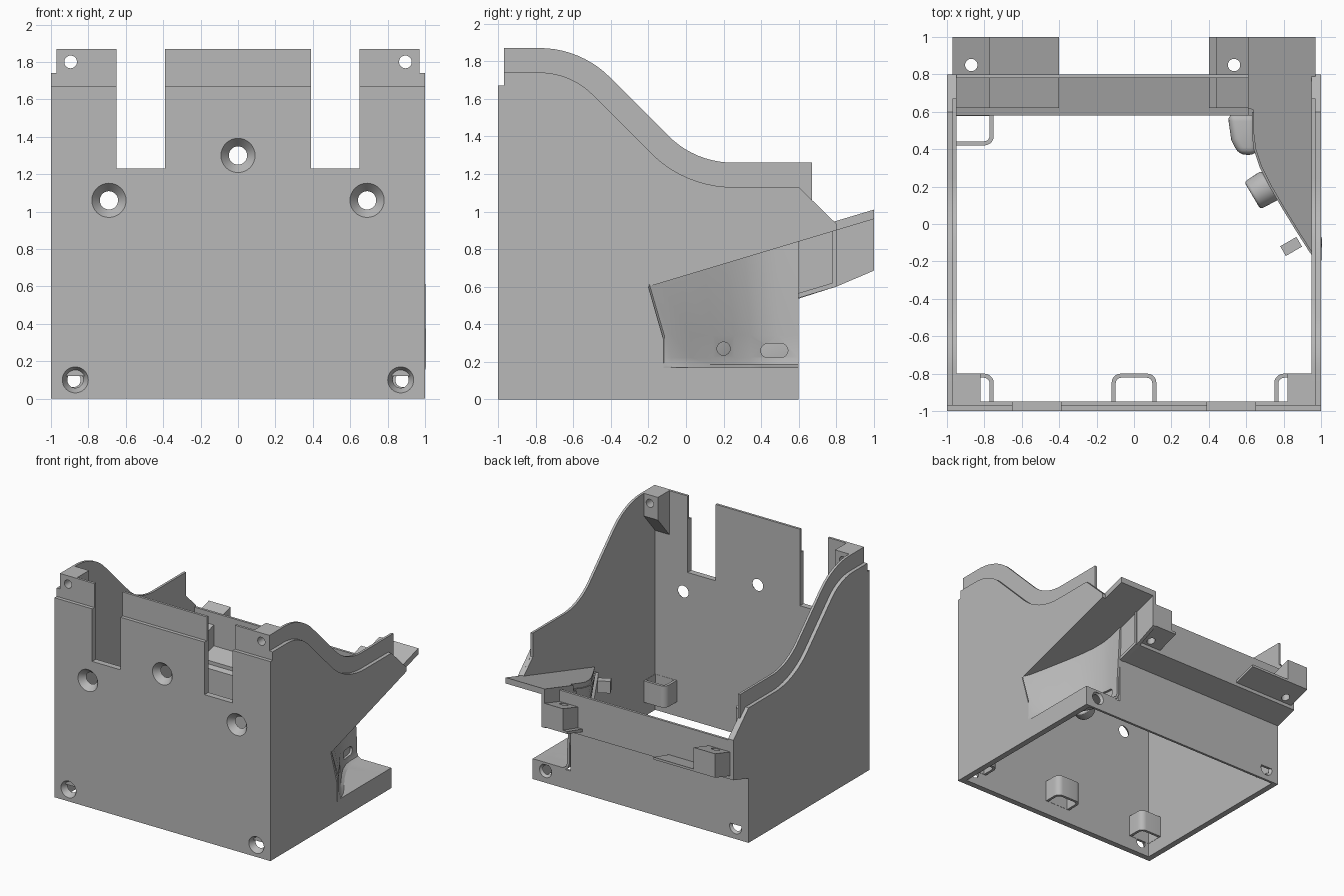
import bpy, bmesh
from math import sin, cos, pi, radians
from mathutils import Vector

if "Cube" in bpy.data.objects:
    bpy.data.objects.remove(bpy.data.objects["Cube"])

grey = bpy.data.materials.new("plain_grey")
grey.use_nodes = True
grey.diffuse_color = (0.48, 0.48, 0.48, 1)
grey.node_tree.nodes["Principled BSDF"].inputs["Base Color"].default_value = (0.48, 0.48, 0.48, 1)
parts = []


def finish(name, bm):
    bmesh.ops.recalc_face_normals(bm, faces=bm.faces)
    me = bpy.data.meshes.new(name)
    bm.to_mesh(me)
    bm.free()
    ob = bpy.data.objects.new(name, me)
    bpy.context.collection.objects.link(ob)
    me.materials.append(grey)
    parts.append(ob)
    return ob


def prism(name, pts, axis, a, b):
    """Extrude a 2D outline along an axis from a to b."""
    place = {"x": lambda p, t: (t, p[0], p[1]),
             "y": lambda p, t: (p[0], t, p[1]),
             "z": lambda p, t: (p[0], p[1], t)}[axis]
    bm = bmesh.new()
    low = [bm.verts.new(place(p, a)) for p in pts]
    high = [bm.verts.new(place(p, b)) for p in pts]
    bm.faces.new(low)
    bm.faces.new(high)
    for i in range(len(pts)):
        j = (i + 1) % len(pts)
        bm.faces.new((low[i], low[j], high[j], high[i]))
    return finish(name, bm)


def box(name, x0, x1, y0, y1, z0, z1):
    return prism(name, [(x0, y0), (x1, y0), (x1, y1), (x0, y1)], "z", z0, z1)


def cone(name, centre, direction, r1, r2, depth):
    bm = bmesh.new()
    bmesh.ops.create_cone(bm, cap_ends=True, segments=32, radius1=r1, radius2=r2, depth=depth)
    ob = finish(name, bm)
    turn = Vector((0, 0, 1)).rotation_difference(Vector(direction))
    ob.data.transform(turn.to_matrix().to_4x4())
    ob.location = centre
    return ob


def apply(ob, kind, **settings):
    mod = ob.modifiers.new(kind.lower(), kind)
    for key, value in settings.items():
        setattr(mod, key, value)
    bpy.context.view_layer.objects.active = ob
    bpy.ops.object.modifier_apply(modifier=mod.name)


def cut(targets, *cutters):
    for cutter in cutters:
        for ob in targets:
            apply(ob, "BOOLEAN", operation="DIFFERENCE", object=cutter, solver="EXACT")
        parts.remove(cutter)
        bpy.data.objects.remove(cutter)


def wave(drop):
    """S-shaped top edge of a side wall, lowered by drop."""
    R, r, n = 0.53, 0.484, 10
    top = [(-0.78 + (R - drop) * sin(t), 1.87 - R + (R - drop) * cos(t))
           for t in (radians(45) * i / n for i in range(n + 1))]
    low = [(0.25 - (r + drop) * sin(t), 1.26 + r - (r + drop) * cos(t))
           for t in (radians(45) * (1 - i / n) for i in range(n + 1))]
    return top + low


# Side walls: outer skin and taller inner rail
tail = [(0.8, 0.935), (0.8, 0.6), (0.6, 0.54), (0.6, 0)]
skin = [(-1, 0), (-1, 1.67), (-0.97, 1.67), (-0.97, 1.74)] + wave(0.13) + [(0.6, 1.13)] + tail
rail = [(-0.97, 0), (-0.97, 1.87)] + wave(0) + [(0.67, 1.26), (0.67, 1.06)] + tail
walls = {}
for s, side in ((1, "left"), (-1, "right")):
    walls[side] = [prism(side + "_wall_skin", skin, "x", s * 0.97, s * 1.0),
                   prism(side + "_wall_rail", rail, "x", s * 0.95, s * 0.97)]

# Front wall in two layers with two notches
front = []
for name, w, h, y0, y1 in (("front_wall_skin", 1.0, 1.67, -1, -0.97),
                           ("front_wall_liner", 0.97, 1.87, -0.97, -0.95)):
    half = [(w, 0), (w, h), (0.65, h), (0.65, 1.23), (0.39, 1.23), (0.39, h)]
    front.append(prism(name, half + [(-x, z) for x, z in reversed(half)], "y", y0, y1))

# Top corner blocks behind the front wall
for s, side in ((1, "left"), (-1, "right")):
    front.append(prism(side + "_corner_block",
                       [(-0.96, 1.49), (-0.8, 1.68), (-0.8, 1.87), (-0.96, 1.87)],
                       "x", s * 0.82, s * 0.96))

# Back wall with a flared upper part
back = prism("back_wall", [(0.6, 0), (0.6, 0.54), (0.8, 0.6), (0.8, 0.925), (0.78, 0.925),
                           (0.78, 0.62), (0.58, 0.56), (0.58, 0)], "x", -0.96, 0.96)

# Screw holes: countersunk in the walls, plain in the corner blocks
for x, z, r in ((0, 1.3, 0.088), (0.69, 1.06, 0.088), (-0.69, 1.06, 0.088),
                (0.87, 0.1, 0.063), (-0.87, 0.1, 0.063)):
    cut(front[:2], cone("hole", (x, -0.97, z), (0, 1, 0), r + 0.012, 0.032, 0.08))
for s in (1, -1):
    cut(front, cone("hole", (s * 0.895, -0.9, 1.8), (0, 1, 0), 0.034, 0.034, 0.5))
    cut([back], cone("hole", (s * 0.88, 0.59, 0.1), (0, -1, 0), 0.065, 0.03, 0.04))


# Side pocket opening
def roof(y):
    return 0.66 + 0.3 * y


opening = [(-0.2, 0.6), (-0.12, 0.32), (-0.12, 0.21), (-0.09, 0.17), (-0.04, 0.16),
           (1.1, 0.16), (1.1, roof(1.1))]
cut(walls["left"], prism("opening", opening, "x", 0.9, 1.1))
cut([back], prism("opening", [(0.5, 0.16), (1.1, 0.16), (1.1, roof(1.1)), (0.5, roof(0.5))],
                  "x", 0.65, 1.1))

# Pocket inner wall flowing into its floor
path = [(0.995, -0.2), (0.95, -0.15), (0.88, -0.04), (0.8, 0.09), (0.73, 0.21), (0.68, 0.31),
        (0.65, 0.4), (0.64, 0.48), (0.64, 0.6)]
bm = bmesh.new()
rows = []
for i, (x, y) in enumerate(path):
    k = 1 - i / (len(path) - 1)
    yb, xb = y + 0.08 * k, min(x + 0.03, 0.995)
    rows.append([bm.verts.new(p) for p in (
        (x, y, roof(y) + 0.01), (xb, yb, 0.34), (xb, yb, 0.22),
        (min(xb + 0.015, 0.996), yb, 0.18), (min(xb + 0.05, 0.997), yb, 0.16), (1.0, yb, 0.16))])
for a, b in zip(rows, rows[1:]):
    for j in range(5):
        bm.faces.new((a[j], a[j + 1], b[j + 1], b[j]))
pocket = finish("pocket_wall", bm)
apply(pocket, "SOLIDIFY", thickness=0.02, offset=0)
slot = [(0.47 + (0.035 if cos(t) > 0 else -0.035) + 0.037 * cos(t), 0.26 + 0.037 * sin(t))
        for t in (2 * pi * (i + 0.5) / 24 for i in range(24))]
cut([pocket], cone("hole", (0.76, 0.2, 0.27), (1, 0, 0), 0.035, 0.035, 0.3),
    prism("slot", slot, "x", 0.55, 0.9))

# Upper end of the pocket wall behind the flare
prism("chute_cheek", [(0.58, 0.53), (0.8, 0.6), (1.0, 0.685), (1.0, roof(1)), (0.58, roof(0.58))],
      "x", 0.61, 0.64)

# Sloping chute roof
plate = box("chute_roof", 0, 1, 0, 1, 0, 1)
parts.remove(plate)
bpy.data.objects.remove(plate)
plan = path[1:-1] + [(0.64, 0.61), (0.61, 0.62), (0.61, 1.0), (0.97, 1.0), (0.97, 0.75), (0.95, 0.7)]
plate = prism("chute_roof", plan, "z", 0, 0.05)
for v in plate.data.vertices:
    v.co.z += roof(v.co.y)

# Rear mounting blocks with thin sloping tabs
for side, x0, x1, t0, t1, hole in (("right", -0.97, -0.77, -0.78, -0.4, -0.87),
                                   ("left", 0.44, 0.61, 0.4, 0.45, 0.535)):
    block = prism(side + "_mount_block", [(0.62, 0.575), (1.0, 0.69), (1.0, 0.89), (0.62, 0.775)],
                  "x", x0, x1)
    cut([block], cone("hole", (hole, 0.85, 0.7), (0, 0, 1), 0.033, 0.033, 0.6))
    prism(side + "_mount_tab", [(0.62, 0.575), (1.0, 0.69), (1.0, 0.71), (0.62, 0.605)], "x", t0, t1)


# Rounded clips inside the walls
def clip(name, x0, x1, y0, y1, round_corners):
    outer = box(name, x0, x1, y0, y1, 0.12, 0.3)
    inner = box("clip_gap", x0 + 0.022, x1 - 0.022, y0 + 0.022, y1 - 0.022, 0, 0.5)
    for ob, width in ((outer, 0.05), (inner, 0.03)):
        bm = bmesh.new()
        bm.from_mesh(ob.data)
        edges = [e for e in bm.edges
                 if abs(e.verts[0].co.z - e.verts[1].co.z) > 0.1
                 and any((e.verts[0].co.xy - Vector(c)).length < 0.06 for c in round_corners)]
        bmesh.ops.bevel(bm, geom=edges, offset=width, segments=5, profile=0.5, affect="EDGES")
        bm.to_mesh(ob.data)
        bm.free()
    cut([outer], inner)


clip("front_middle_clip", -0.12, 0.12, -0.97, -0.8, [(-0.12, -0.8), (0.12, -0.8)])
clip("front_left_clip", 0.75, 0.97, -0.97, -0.8, [(0.75, -0.8)])
clip("front_right_clip", -0.97, -0.75, -0.97, -0.8, [(-0.75, -0.8)])
clip("back_right_clip", -0.97, -0.75, 0.42, 0.6, [(-0.75, 0.42)])

# Bosses on the inner face of the pocket
boss = prism("slot_boss", [(0.66, 0.37), (0.56, 0.37), (0.52, 0.45), (0.5, 0.59), (0.66, 0.59)],
             "z", 0.16, 0.37)
apply(boss, "BEVEL", width=0.04, segments=4)
boss = cone("screw_boss", (0.68, 0.18, 0.27), (-0.85, -0.5, 0), 0.09, 0.085, 0.11)
apply(boss, "BEVEL", width=0.015, segments=3, limit_method="ANGLE")
stop = box("chute_stop", -0.05, 0.05, -0.03, 0.03, 0, 0.1)
stop.location = (0.84, -0.12, 0.5)
stop.rotation_euler.z = radians(30)

# Soft shading on curves only
bpy.ops.object.select_all(action="DESELECT")
for ob in parts:
    ob.select_set(True)
bpy.context.view_layer.objects.active = parts[0]
bpy.ops.object.shade_smooth_by_angle(angle=radians(30))
